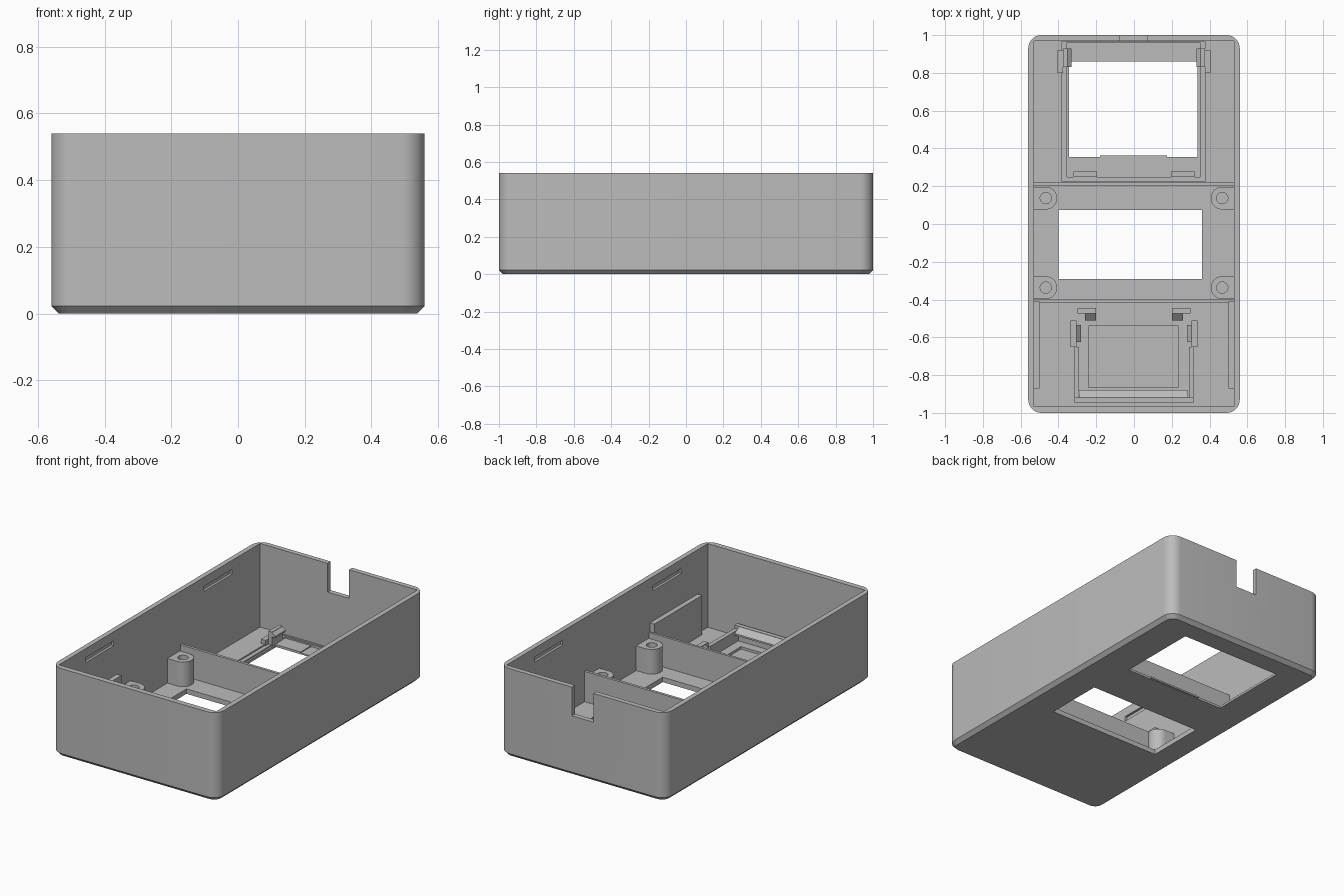
import bpy, bmesh, math

cube = bpy.data.objects.get("Cube")
if cube:
    bpy.data.objects.remove(cube, do_unlink=True)

HX, HY, TOP = 0.56, 1.0, 0.54
WALL, FLOOR = 0.03, 0.03

grey = bpy.data.materials.new("light_grey_plastic")
grey.use_nodes = True
grey.diffuse_color = (0.5, 0.5, 0.5, 1)
grey.node_tree.nodes["Principled BSDF"].inputs["Base Color"].default_value = (0.5, 0.5, 0.5, 1)


def finish(name, bm):
    bmesh.ops.recalc_face_normals(bm, faces=bm.faces)
    mesh = bpy.data.meshes.new(name)
    bm.to_mesh(mesh)
    bm.free()
    mesh.materials.append(grey)
    ob = bpy.data.objects.new(name, mesh)
    bpy.context.collection.objects.link(ob)
    return ob


def loft(name, rings):
    """Solid through stacked rings of points."""
    bm = bmesh.new()
    loops = [[bm.verts.new(p) for p in ring] for ring in rings]
    n = len(loops[0])
    for low, high in zip(loops, loops[1:]):
        for i in range(n):
            j = (i + 1) % n
            bm.faces.new((low[i], low[j], high[j], high[i]))
    bm.faces.new(loops[0][::-1])
    bm.faces.new(loops[-1])
    return finish(name, bm)


def box(name, x0, x1, y0, y1, z0, z1):
    x0, x1 = sorted((x0, x1))
    ring = [(x0, y0), (x1, y0), (x1, y1), (x0, y1)]
    return loft(name, [[(x, y, z) for x, y in ring] for z in (z0, z1)])


def prism_x(name, x0, x1, profile):
    """Extrude a (y, z) profile along x."""
    return loft(name, [[(x, y, z) for y, z in profile] for x in (x0, x1)])


def prism_y(name, y0, y1, profile):
    """Extrude an (x, z) profile along y."""
    return loft(name, [[(x, y, z) for x, z in profile] for y in (y0, y1)])


def activate(ob):
    bpy.ops.object.select_all(action='DESELECT')
    ob.select_set(True)
    bpy.context.view_layer.objects.active = ob


def cut(target, cutter):
    mod = target.modifiers.new("cut", 'BOOLEAN')
    mod.operation = 'DIFFERENCE'
    mod.solver = 'EXACT'
    mod.object = cutter
    cutter.hide_render = True
    activate(target)
    bpy.ops.object.modifier_apply(modifier=mod.name)
    bpy.data.objects.remove(cutter, do_unlink=True)


def smooth(ob):
    activate(ob)
    bpy.ops.object.shade_smooth_by_angle(angle=math.radians(30))


def rounded_ring(inset, z, radius=0.07, steps=8):
    pts = []
    r = radius - inset
    for k, (sx, sy) in enumerate([(1, 1), (-1, 1), (-1, -1), (1, -1)]):
        for i in range(steps + 1):
            a = math.pi / 2 * (k + i / steps)
            pts.append((sx * (HX - radius) + r * math.cos(a),
                        sy * (HY - radius) + r * math.sin(a), z))
    return pts


# Open case with rounded corners and a chamfered bottom edge
case = loft("case_shell", [rounded_ring(0.022, 0), rounded_ring(0, 0.022), rounded_ring(0, TOP)])
cut(case, box("cavity", WALL - HX, HX - WALL, -0.967, 0.97, FLOOR, 1))

# Recesses and openings in the floor
cut(case, box("display_recess", -0.38, 0.375, 0.225, 0.965, 0.022, 0.1))
cut(case, box("display_step", -0.355, 0.35, 0.25, 0.96, 0.014, 0.1))
cut(case, box("connector_recess", -0.18, 0.175, 0.7, 0.96, 0.008, 0.1))
cut(case, box("display_window", -0.345, 0.337, 0.355, 0.86, -1, 0.1))
cut(case, box("middle_window", -0.40, 0.36, -0.29, 0.075, -1, 0.1))
cut(case, box("panel_recess", -0.24, 0.235, -0.865, -0.54, 0.015, 0.1))

# Cable notch in the back rim
cut(case, box("cable_notch", -0.075, 0.07, 0.9, 1.1, 0.365, 1))

# Snap grooves along the inner side walls
for s in (-1, 1):
    for y in (-0.575, 0.565):
        cut(case, box("snap_groove", s * 0.5, s * 0.545, y - 0.135, y + 0.135, 0.455, 0.485))
smooth(case)

# Two cross partitions
box("rear_partition", -0.535, 0.535, 0.203, 0.22, 0.02, 0.215)
box("front_partition", -0.535, 0.535, -0.415, -0.40, 0.02, 0.215)


def screw_post(name, side, x, y, radius=0.06, steps=24):
    """D-shaped post joined to the side wall, with a screw hole."""
    wall_x = side * 0.535
    ring = [(wall_x, y - radius * side), (wall_x, y + radius * side)]
    for i in range(steps + 1):
        a = math.pi / 2 + math.pi * i / steps
        ring.append((x + side * radius * math.cos(a), y + side * radius * math.sin(a)))
    post = loft(name, [[(px, py, z) for px, py in ring] for z in (0.02, 0.18)])
    hole = [(x + 0.03 * math.cos(i * math.tau / steps),
             y + 0.03 * math.sin(i * math.tau / steps)) for i in range(steps)]
    cut(post, loft("screw_hole", [[(px, py, z) for px, py in hole] for z in (0.05, 0.3)]))
    smooth(post)


for s, label in ((1, "left"), (-1, "right")):
    for y, end in ((0.137, "rear"), (-0.337, "front")):
        screw_post(f"{end}_{label}_screw_post", s, s * 0.467, y)

    # Upright rib along the front side wall
    box(f"{label}_side_rib", s * 0.50, s * 0.535, -0.87, -0.41, 0.02, 0.27)

    # Display clip: base block, arm and slanted hook
    box(f"{label}_display_clip_base", s * 0.375, s * 0.405, 0.80, 0.92, 0.02, 0.055)
    box(f"{label}_display_clip_arm", s * 0.352, s * 0.375, 0.83, 0.93, 0.01, 0.10)
    prism_y(f"{label}_display_clip_hook", 0.83, 0.93,
            [(s * 0.355, 0.10), (s * 0.33, 0.08), (s * 0.33, 0.07), (s * 0.355, 0.07)])
    box(f"{label}_display_tab", s * 0.195, s * 0.32, 0.25, 0.277, 0.01, 0.04)

    # Low frame and clips of the front module holder
    box(f"{label}_holder_wall", s * 0.29, s * 0.315, -0.945, -0.65, 0.02, 0.10)
    box(f"{label}_holder_clip_arm", s * 0.305, s * 0.335, -0.65, -0.51, 0.02, 0.12)
    prism_y(f"{label}_holder_clip_hook", -0.625, -0.535,
            [(s * 0.31, 0.12), (s * 0.28, 0.09), (s * 0.28, 0.08), (s * 0.31, 0.08)])
    box(f"{label}_holder_end_arm", s * 0.20, s * 0.30, -0.475, -0.445, 0.02, 0.12)
    prism_x(f"{label}_holder_end_hook", s * 0.20, s * 0.26,
            [(-0.475, 0.12), (-0.51, 0.09), (-0.51, 0.08), (-0.475, 0.08)])

# Front wall of the module holder with a slanted catch bar
box("holder_front_wall", -0.315, 0.315, -0.945, -0.918, 0.02, 0.12)
prism_x("holder_catch_bar", -0.29, 0.287,
        [(-0.92, 0.12), (-0.88, 0.09), (-0.88, 0.08), (-0.92, 0.07)])

# Thin lip at the edge of the display opening
box("display_window_lip", -0.18, 0.175, 0.347, 0.362, 0.004, 0.014)
